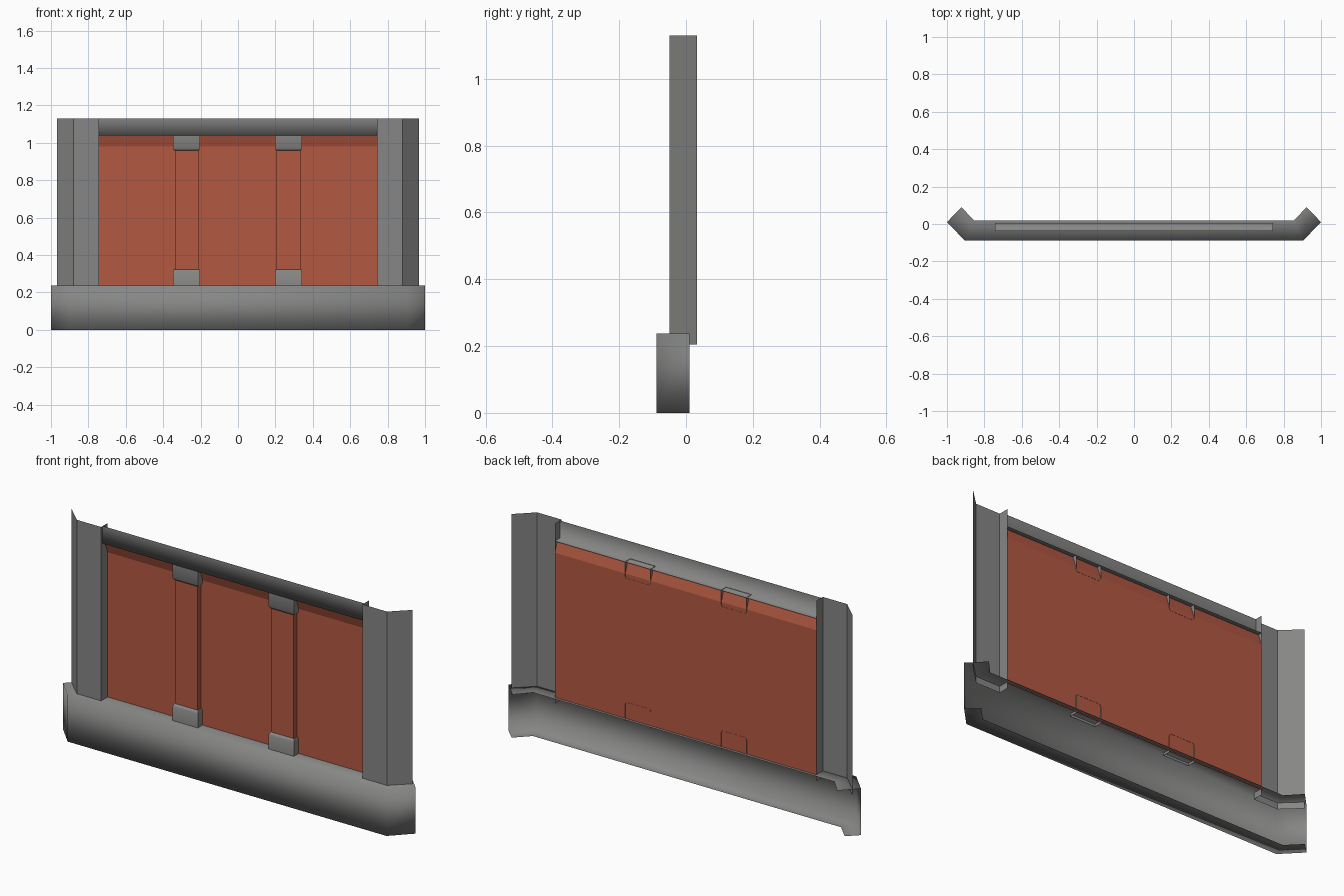
import bpy, bmesh, math

if "Cube" in bpy.data.objects:
    bpy.data.objects.remove(bpy.data.objects["Cube"])


def material(name, rgb):
    m = bpy.data.materials.new(name)
    m.diffuse_color = (*rgb, 1)
    m.use_nodes = True
    m.node_tree.nodes["Principled BSDF"].inputs["Base Color"].default_value = m.diffuse_color
    return m


GREY = material("grey metal", (0.24, 0.24, 0.237))
RED = material("rust red", (0.45, 0.10, 0.055))


def skin(name, rows, mat, angle=None, cap_bottom=False, cap_top=False):
    """Open sheet through rows (bottom to top) of points running left to right."""
    bm = bmesh.new()
    vs = [[bm.verts.new(p) for p in row] for row in rows]
    for a, b in zip(vs, vs[1:]):
        for i in range(len(a) - 1):
            bm.faces.new((a[i], a[i + 1], b[i + 1], b[i]))
    if cap_bottom:
        bm.faces.new(list(reversed(vs[0])))
    if cap_top:
        bm.faces.new(vs[-1])
    me = bpy.data.meshes.new(name)
    bm.to_mesh(me)
    bm.free()
    me.materials.append(mat)
    ob = bpy.data.objects.new(name, me)
    bpy.context.collection.objects.link(ob)
    if angle:
        bpy.context.view_layer.objects.active = ob
        ob.select_set(True)
        bpy.ops.object.shade_smooth_by_angle(angle=math.radians(angle))
        ob.select_set(False)
    return ob


def row(z, half):
    """Symmetric path from its right half, listed from the middle outwards."""
    return [(-x, y, z) for x, y in reversed(half)] + [(x, y, z) for x, y in half]


def box_row(z, x, w, front, back):
    """U-shaped path open to the back."""
    return [(x - w, back, z), (x - w, front, z), (x + w, front, z), (x + w, back, z)]


# base plinth: lower flange, front wall with angled ends, upper ledge
outer = [(0.905, -0.088), (1.0, 0.01)]
skin("base_plinth", [
    row(0.0, [(0.875, -0.008), (0.945, 0.063)]),
    row(0.0, outer),
    row(0.238, outer),
    row(0.238, [(0.855, 0.018), (0.922, 0.09)]),
], GREY, 100)

# end pillars: inner return, flat front, angled outer face
right = [(0.742, 0.003), (0.742, -0.05), (0.88, -0.05), (0.967, 0.033)]
left = [(-x, y) for x, y in reversed(right)]
for name, path in (("left_pillar", left), ("right_pillar", right)):
    skin(name, [[(x, y, z) for x, y in path] for z in (0.205, 1.13)], GREY)

# top beam with a flange underneath
skin("top_beam", [row(z, [(0.742, y)]) for z, y in
                  ((1.04, 0.005), (1.04, -0.037), (1.13, -0.037))], GREY, 100)

# wall panel, leaning forward just below the beam
skin("wall_panel", [row(z, [(0.742, y)]) for z, y in
                    ((0.232, 0.003), (0.98, 0.003), (1.04, -0.018))], RED)

# two columns, each with a foot and a head bracket
for side, x in (("left", -0.275), ("right", 0.27)):
    skin(side + "_column", [box_row(z, x, 0.063, -0.024, 0.003)
                            for z in (0.31, 0.97)], RED, 30)
    skin(side + "_foot_bracket", [
        box_row(0.225, x, 0.072, -0.036, 0.006),
        box_row(0.31, x, 0.072, -0.036, 0.006),
        box_row(0.322, x, 0.067, -0.028, 0.004),
    ], GREY, 60, cap_top=True)
    skin(side + "_head_bracket", [
        box_row(0.958, x, 0.067, -0.028, 0.004),
        box_row(0.97, x, 0.072, -0.036, 0.006),
        box_row(1.042, x, 0.072, -0.036, 0.006),
    ], GREY, 60, cap_bottom=True)
